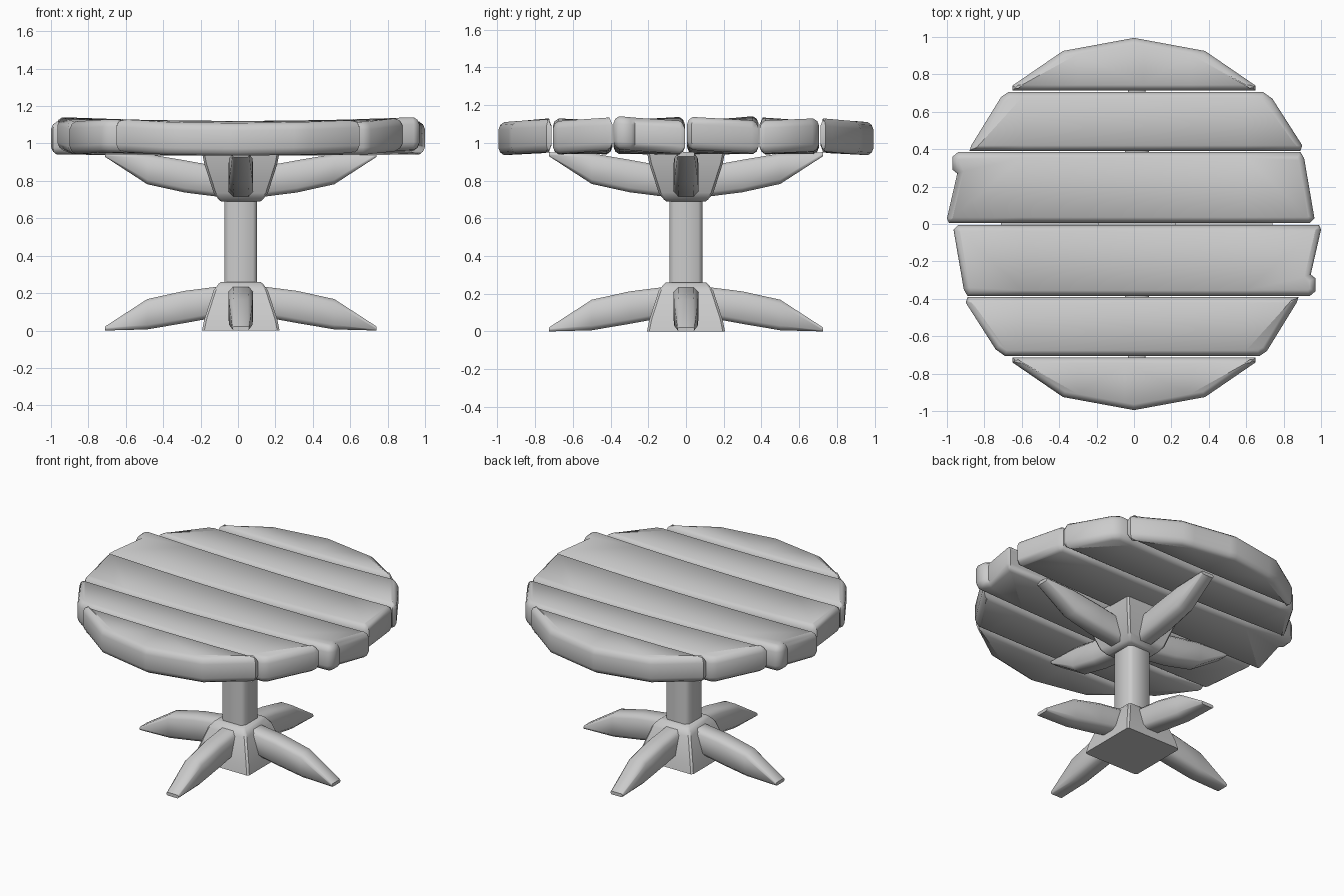
import bpy, bmesh, math
from mathutils import Matrix, Vector

if "Cube" in bpy.data.objects:
    bpy.data.objects.remove(bpy.data.objects["Cube"])

grey = bpy.data.materials.new("plain grey")
grey.use_nodes = True
grey.diffuse_color = (0.6, 0.6, 0.6, 1)
grey.node_tree.nodes["Principled BSDF"].inputs["Base Color"].default_value = (0.6, 0.6, 0.6, 1)

CENTRE = Vector((0.015, 0, 0))   # the pedestal sits slightly off centre
MID_Z = 0.475                    # upper arms mirror the feet about this height


def finish(bm, name, angle=50):
    """Turn a bmesh into a smooth shaded object."""
    bmesh.ops.recalc_face_normals(bm, faces=bm.faces)
    mesh = bpy.data.meshes.new(name)
    bm.to_mesh(mesh)
    bm.free()
    obj = bpy.data.objects.new(name, mesh)
    bpy.context.collection.objects.link(obj)
    mesh.materials.append(grey)
    bpy.ops.object.select_all(action='DESELECT')
    bpy.context.view_layer.objects.active = obj
    obj.select_set(True)
    bpy.ops.object.shade_smooth_by_angle(angle=math.radians(angle))
    return obj


def loft(bm, rings):
    """Skin a list of equal point rings and cap both ends."""
    loops = [[bm.verts.new(p) for p in ring] for ring in rings]
    n = len(loops[0])
    for a, b in zip(loops, loops[1:]):
        for i in range(n):
            j = (i + 1) % n
            bm.faces.new((a[i], a[j], b[j], b[i]))
    bm.faces.new(loops[0])
    bm.faces.new(loops[-1])


def chamfered(w, lo, hi, c):
    """Chamfered rectangle as (across, up) pairs."""
    return [(-w + c, lo), (w - c, lo), (w, lo + c), (w, hi - c),
            (w - c, hi), (-w + c, hi), (-w, hi - c), (-w, lo + c)]


def place(bm, turn=0, upper=False):
    """Turn a pedestal part about z, flip it for the upper set, move it to the centre."""
    bm.transform(Matrix.Rotation(turn, 4, 'Z'))
    for v in bm.verts:
        if upper:
            v.co.z = 2 * MID_Z - v.co.z
        v.co += CENTRE


# Plank outlines seen from above, for the back half of the top
outer = [(-0.65, 0.713), (0.65, 0.713), (0.65, 0.74), (0.38, 0.925),
         (0, 0.995), (-0.38, 0.925), (-0.65, 0.74)]
middle = [(-0.88, 0.39), (0.89, 0.39), (0.9, 0.42), (0.74, 0.67),
          (0.69, 0.706), (-0.67, 0.706), (-0.71, 0.68), (-0.87, 0.42)]
inner = [(-0.99, 0.006), (0.94, 0.006), (0.965, 0.03), (0.91, 0.35), (0.89, 0.385),
         (-0.94, 0.385), (-0.97, 0.36), (-0.97, 0.29), (-0.945, 0.27), (-1, 0.03)]


def plank(name, outline, twist, tilt, turn):
    bm = bmesh.new()
    low, high, soft = 0.94, 1.115, 0.04
    loft(bm, [[(x, y, z) for x, y in outline] for z in (low + soft, high - soft)])
    bmesh.ops.recalc_face_normals(bm, faces=bm.faces)
    # rounded rims above and below
    for side in (1, -1):
        for thickness, depth in ((0.01, 0.025), (0.02, 0.015)):
            cap = max(bm.faces, key=lambda f: side * f.calc_center_median().z)
            bmesh.ops.inset_region(bm, faces=[cap], thickness=thickness, depth=depth,
                                   use_even_offset=True)
    # cross cuts so the board can sag and twist
    for cut in (-0.6, -0.3, 0.05, 0.3, 0.6):
        bmesh.ops.bisect_plane(bm, geom=bm.verts[:] + bm.edges[:] + bm.faces[:],
                               plane_co=(cut, 0, 0), plane_no=(1, 0, 0))
    mid_y = (min(p[1] for p in outline) + max(p[1] for p in outline)) / 2
    for v in bm.verts:
        v.co.z += 0.015 * v.co.x ** 2 + (v.co.y - mid_y) * (twist * v.co.x + tilt)
    bm.transform(Matrix.Rotation(turn, 4, 'Z'))
    finish(bm, name)


for label, turn in (("back", 0), ("front", math.pi)):
    plank(label + "_outer_plank", outer, -0.03, -0.05, turn)
    plank(label + "_middle_plank", middle, 0.07, 0, turn)
    plank(label + "_inner_plank", inner, -0.07, 0.01, turn)

# Central post with softened corners
bm = bmesh.new()
post = chamfered(0.087, -0.087, 0.087, 0.022)
loft(bm, [[(x, y, z) for x, y in post] for z in (0.22, 0.73)])
place(bm)
finish(bm, "post")

for label, upper in (("lower", False), ("upper", True)):
    # Tapered square hub
    bm = bmesh.new()
    loft(bm, [[(x, y, z) for x, y in chamfered(w, -w, w, 0.012)]
              for w, z in ((0.207, 0), (0.195, 0.06), (0.145, 0.215), (0.118, 0.25), (0.105, 0.26))])
    place(bm, 0, upper)
    finish(bm, label + "_hub", 30)

    # Four drooping arms: distance out, bottom, top, half width
    for i, side in enumerate(("left", "back", "right", "front")):
        bm = bmesh.new()
        sections = [(0.08, 0.08, 0.24, 0.065), (0.3, 0.04, 0.212, 0.066),
                    (0.5, 0.006, 0.168, 0.062), (0.725, 0, 0.022, 0.045)]
        loft(bm, [[(r, y, z) for y, z in chamfered(w, lo, hi, min(0.024, (hi - lo) * 0.3))]
                  for r, lo, hi, w in sections])
        place(bm, i * math.pi / 2, upper)
        finish(bm, label + "_" + side + "_arm")
